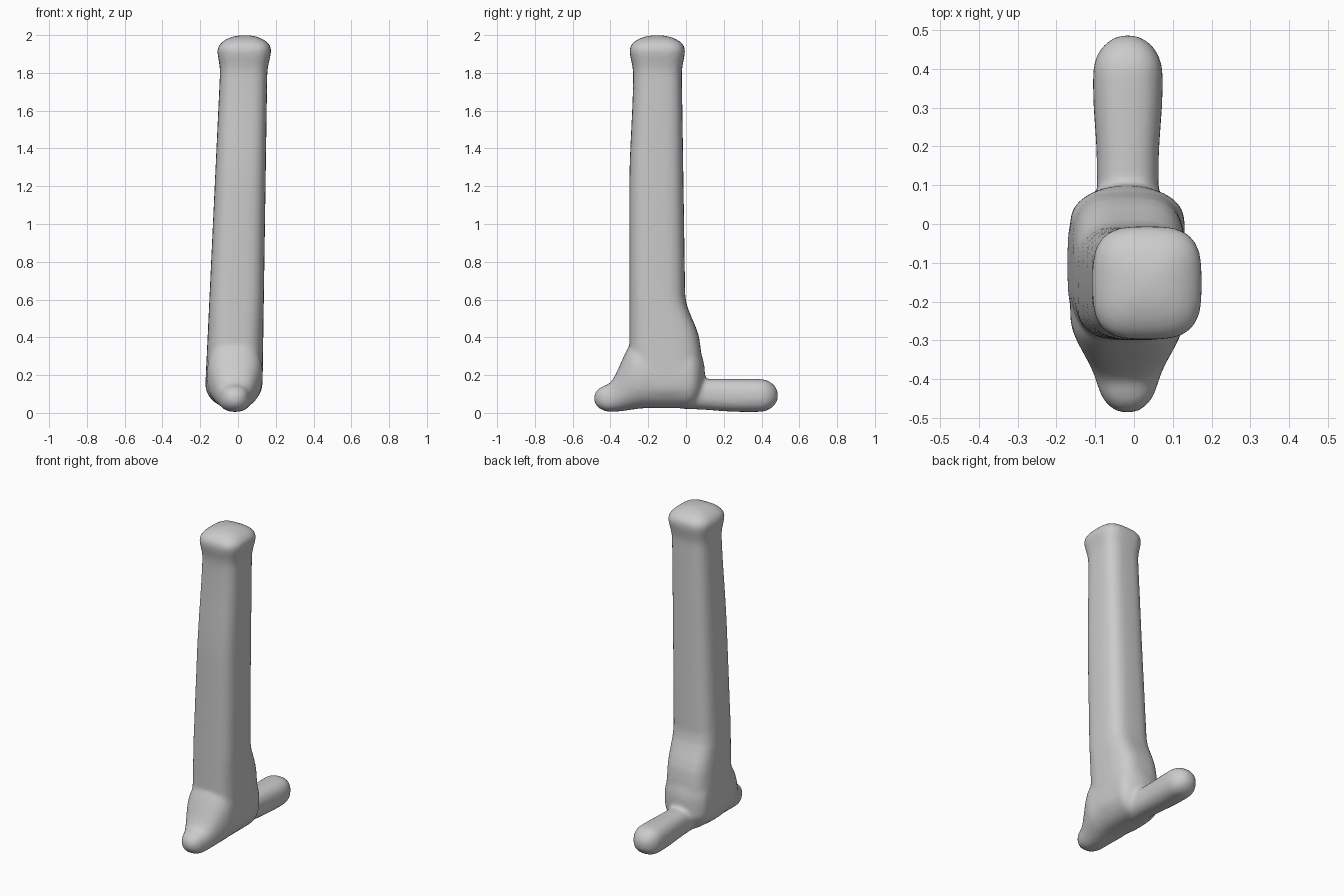
import bpy
import bmesh
from math import cos, sin, pi, sqrt, copysign

if "Cube" in bpy.data.objects:
    bpy.data.objects.remove(bpy.data.objects["Cube"], do_unlink=True)

COLOUR = (0.6, 0.6, 0.6, 1)
grey = bpy.data.materials.new("plain grey")
grey.use_nodes = True
grey.diffuse_color = COLOUR
grey.node_tree.nodes["Principled BSDF"].inputs["Base Color"].default_value = COLOUR


def ease(value, low, high):
    """Smooth step from zero at low to one at high."""
    t = min(max((value - low) / (high - low), 0), 1)
    return t * t * (3 - 2 * t)


def dome(distance, length):
    """Scale of a rounded end at some distance from its tip."""
    t = max(1 - distance / length, 0)
    return sqrt(1 - t * t)


def loft(name, start, end, start_round, end_round, outline, place, power):
    """Skin rounded rings along an axis; outline gives left, right, low and high."""
    bm = bmesh.new()
    rings, sides = 50, 32
    loops = []
    for k in range(rings):
        # Rings crowd together near the rounded ends
        p = start + (end - start) * (1 - cos(pi * (k + 0.5) / rings)) / 2
        scale = dome(p - start, start_round) * dome(end - p, end_round)
        left, right, low, high = outline(p)
        loop = []
        for i in range(sides):
            c, s = cos(2 * pi * i / sides), sin(2 * pi * i / sides)
            u = copysign(abs(c) ** (2 / power), c) * scale
            v = copysign(abs(s) ** (2 / power), s) * scale
            a = (left + right + u * (right - left)) / 2
            b = (low + high + v * (high - low)) / 2
            loop.append(bm.verts.new(place(p, a, b)))
        loops.append(loop)
    for lower, upper in zip(loops, loops[1:]):
        for i in range(sides):
            j = (i + 1) % sides
            bm.faces.new((lower[i], lower[j], upper[j], upper[i]))
    bm.faces.new(loops[0])
    bm.faces.new(loops[-1])
    bmesh.ops.recalc_face_normals(bm, faces=bm.faces)
    mesh = bpy.data.meshes.new(name)
    bm.to_mesh(mesh)
    bm.free()
    mesh.materials.append(grey)
    part = bpy.data.objects.new(name, mesh)
    bpy.context.collection.objects.link(part)
    return part


def shaft_outline(z):
    """Leaning taper, with a flare at the top and a swelling behind the ankle."""
    flare = 0.02 * ease(z, 1.8, 1.93)
    ankle = 0.07 * ease(-z, -0.62, -0.38) + 0.02 * ease(-z, -0.45, -0.2)
    left = -0.18 + 0.047 * z - flare
    right = 0.128 + 0.015 * z + flare
    front = -0.3 + 0.02 * ease(z, 1.2, 1.8) - flare
    back = 0.005 - 0.015 * z + ankle + flare
    return left, right, front, back


def toe_outline(y):
    """Narrow blunt tip that widens and climbs into the shaft."""
    half = 0.078 + 0.07 * ease(y, -0.43, -0.24)
    top = 0.15 + 0.23 * ease(y, -0.42, -0.27)
    bottom = 0.005 + 0.02 * ease(y, -0.4, -0.2)
    return -0.017 - half, -0.017 + half, bottom, top


def bar_outline(y):
    """Rounded bar, slightly fuller towards its end."""
    half = 0.08 + 0.01 * ease(y, 0.15, 0.35)
    return -0.016 - half, -0.016 + half, 0.02 - 0.015 * ease(y, 0, 0.3), 0.18


def upright(p, a, b):
    return a, b, p


def lengthwise(p, a, b):
    return a, p, b


shaft = loft("shaft", 0.025, 2, 0.13, 0.08, shaft_outline, upright, 3.2)
toe = loft("toe", -0.488, 0.1, 0.09, 0.09, toe_outline, lengthwise, 2.4)
bar = loft("rear_bar", -0.1, 0.488, 0.1, 0.1, bar_outline, lengthwise, 2.4)

# Fuse the parts into one soft surface
bpy.ops.object.select_all(action="DESELECT")
for part in (shaft, toe, bar):
    part.select_set(True)
bpy.context.view_layer.objects.active = shaft
bpy.ops.object.join()
shaft.name = "shaft_and_foot"
fuse = shaft.modifiers.new("fuse", "REMESH")
fuse.mode = "VOXEL"
fuse.voxel_size = 0.012
fuse.use_smooth_shade = True
soften = shaft.modifiers.new("soften", "SMOOTH")
soften.factor = 0.5
soften.iterations = 8
